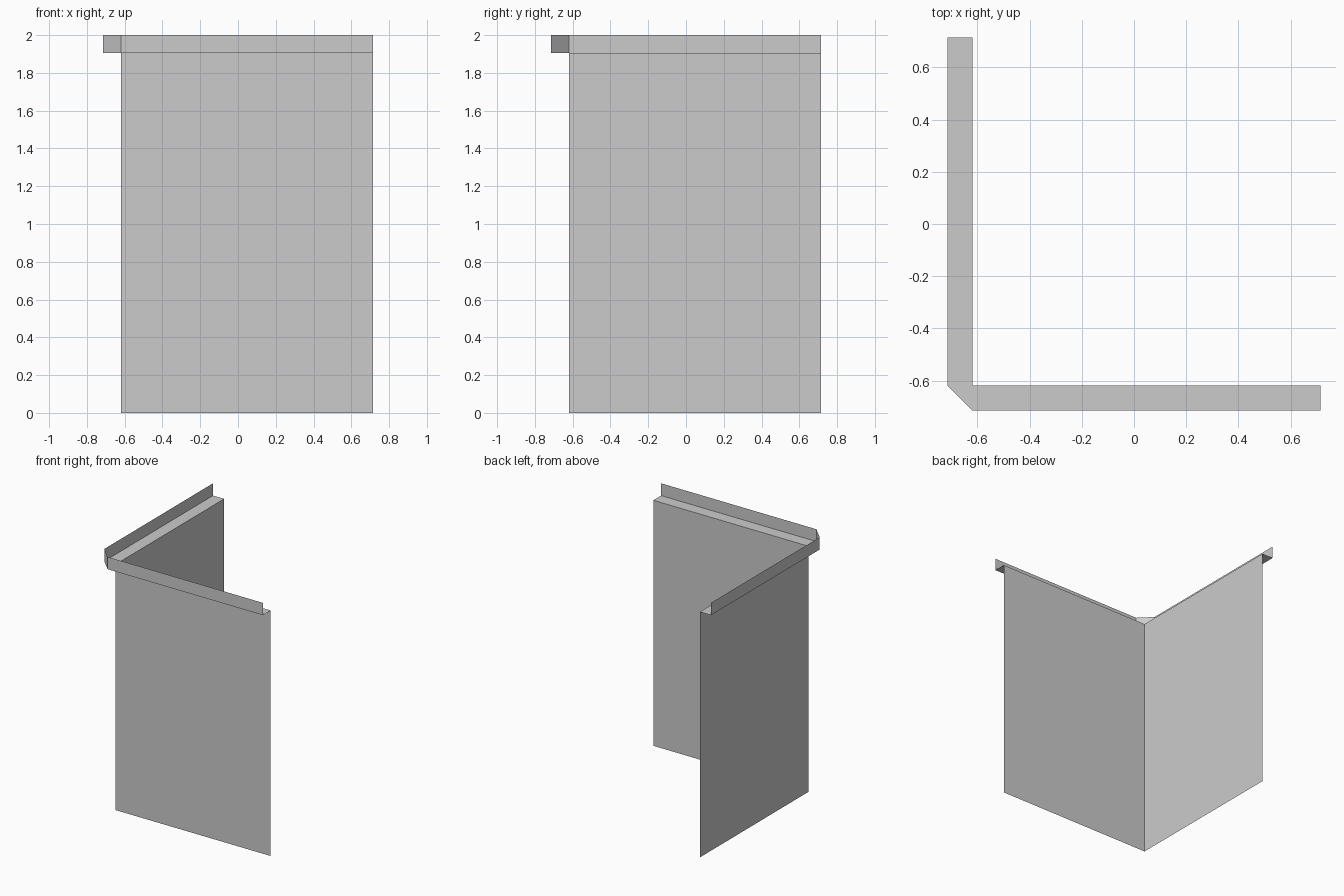
import bpy, bmesh

if "Cube" in bpy.data.objects:
    bpy.data.objects.remove(bpy.data.objects["Cube"])

U = 2 / 21            # trim size: walls are 14 x 20 units, trim is 1 unit
END = 7.5 * U         # free ends of both walls and outer limit of the trim
IN = -END + U         # wall plane
OUT = -END            # lip plane
TOP = 20 * U          # wall height


def add_part(name, polygons):
    """Thin sheet part made from a few flat polygons."""
    bm = bmesh.new()
    for poly in polygons:
        bm.faces.new([bm.verts.new(p) for p in poly])
    bmesh.ops.remove_doubles(bm, verts=bm.verts, dist=1e-5)
    mesh = bpy.data.meshes.new(name)
    bm.to_mesh(mesh)
    bm.free()
    obj = bpy.data.objects.new(name, mesh)
    bpy.context.collection.objects.link(obj)
    return obj


def upright(path, z0, z1):
    """Vertical strips standing on a plan path, facing outward."""
    return [[(*a, z0), (*b, z0), (*b, z1), (*a, z1)]
            for a, b in zip(path, path[1:])]


wall_path = [(IN, END), (IN, IN), (END, IN)]
lip_path = [(OUT, END), (OUT, IN), (IN, OUT), (END, OUT)]

# Two walls meeting at the corner
add_part("corner_walls", upright(wall_path, 0, TOP))

# Flat ledge projecting outward, with a triangular corner piece
ledge = [
    [(OUT, END), (OUT, IN), (IN, IN), (IN, END)],
    [(OUT, IN), (IN, OUT), (IN, IN)],
    [(IN, OUT), (END, OUT), (END, IN), (IN, IN)],
]
add_part("top_ledge", [[(x, y, TOP) for x, y in p] for p in ledge])

# Upturned lip with chamfered corner
add_part("upturned_lip", upright(lip_path, TOP, 2.0))
